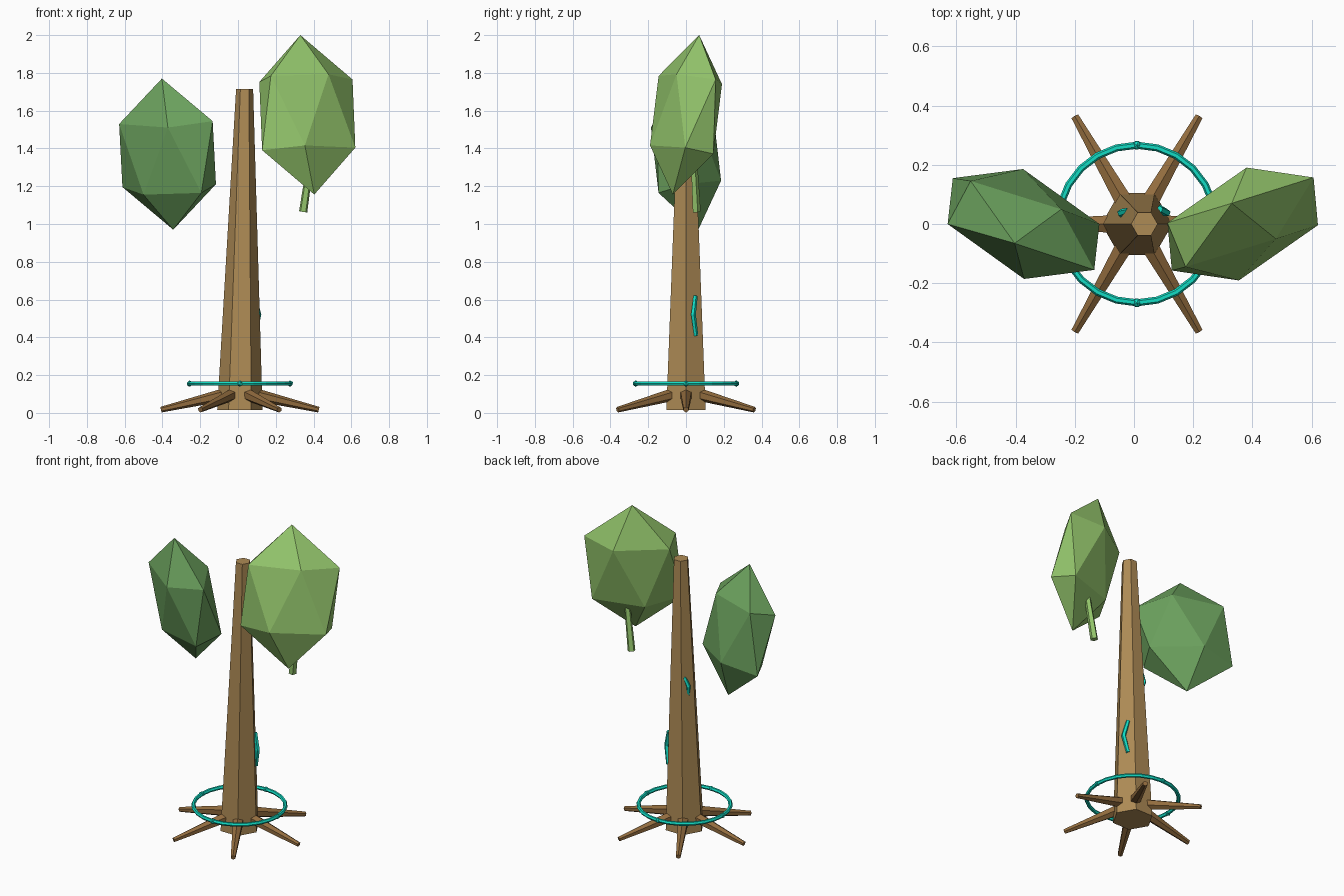
import bpy, bmesh, math
from mathutils import Vector, Matrix

if "Cube" in bpy.data.objects:
    bpy.data.objects.remove(bpy.data.objects["Cube"])


def srgb(v):
    v /= 255
    return v / 12.92 if v <= 0.04045 else ((v + 0.055) / 1.055) ** 2.4


def material(name, rgb):
    m = bpy.data.materials.new(name)
    m.diffuse_color = (*[srgb(v) for v in rgb], 1)
    m.use_nodes = True
    m.node_tree.nodes["Principled BSDF"].inputs["Base Color"].default_value = m.diffuse_color
    return m


BARK = material("bark brown", (174, 139, 85))
ROOT = material("root brown", (146, 108, 62))
DARK_LEAF = material("dark leaf green", (108, 162, 94))
LIGHT_LEAF = material("light leaf green", (148, 198, 108))
TEAL = material("glowing teal", (18, 220, 196))


def finish(name, bm, mat):
    bmesh.ops.recalc_face_normals(bm, faces=bm.faces)
    mesh = bpy.data.meshes.new(name)
    bm.to_mesh(mesh)
    bm.free()
    mesh.materials.append(mat)
    obj = bpy.data.objects.new(name, mesh)
    bpy.context.collection.objects.link(obj)
    return obj


def tube(name, points, radii, sides, mat, ref, flat=False):
    """Loft polygon rings along points; ref is the direction of corner 0.
    flat keeps every ring horizontal."""
    pts = [Vector(p) for p in points]
    bm = bmesh.new()
    rings = []
    for i, (p, r) in enumerate(zip(pts, radii)):
        d = pts[min(i + 1, len(pts) - 1)] - pts[max(i - 1, 0)]
        d = Vector((0, 0, 1)) if flat else d.normalized()
        u = Vector(ref)
        u = (u - d * u.dot(d)).normalized()
        v = d.cross(u)
        angles = [2 * math.pi * k / sides for k in range(sides)]
        rings.append([bm.verts.new(p + r * (u * math.cos(a) + v * math.sin(a)))
                      for a in angles])
    for lo, hi in zip(rings, rings[1:]):
        for k in range(sides):
            n = (k + 1) % sides
            bm.faces.new((lo[k], lo[n], hi[n], hi[k]))
    bm.faces.new(rings[0][::-1])
    bm.faces.new(rings[-1])
    return finish(name, bm, mat)


def crown(name, centre, a, b, c, mat):
    """Faceted ball stretched along three axes."""
    bm = bmesh.new()
    bmesh.ops.create_icosphere(bm, subdivisions=1, radius=1)
    m = Matrix((a, b, c)).transposed().to_4x4()
    bm.transform(Matrix.Translation(centre) @ m)
    return finish(name, bm, mat)


# Tapering, slightly leaning six-sided trunk
tube("trunk", [(0.01, 0, 0.015), (0.035, 0, 1.715)], [0.12, 0.045], 6, BARK,
     (1, 0, 0), flat=True)

# Six roots spreading to the ground
for i in range(6):
    t = math.radians(60 * i)
    x, y = math.cos(t), math.sin(t)
    tube(f"root_{i + 1}",
         [(0.01 + 0.06 * x, 0.06 * y, 0.102), (0.01 + 0.418 * x, 0.418 * y, 0.017)],
         [0.035, 0.015], 6, ROOT, (0, 0, 1))

# Leaf crowns
crown("left_crown", (-0.373, 0, 1.37), (0.017, -0.175, -0.043),
      (0.291, -0.091, 0.009), (-0.03, -0.065, 0.40), DARK_LEAF)
crown("right_crown", (0.367, 0, 1.578), (0.033, 0.178, -0.03),
      (-0.29, -0.09, -0.008), (-0.037, 0.07, 0.422), LIGHT_LEAF)

# Twig hanging below the right crown
tube("twig", [(0.345, 0.055, 1.065), (0.388, 0.04, 1.36)], [0.023, 0.018], 5,
     LIGHT_LEAF, (0, 1, 0))

# Ring floating around the trunk base
SEG, SIDES, MAJOR, MINOR = 24, 6, 0.266, 0.012
bm = bmesh.new()
grid = []
for i in range(SEG):
    t = 2 * math.pi * i / SEG
    row = []
    for k in range(SIDES):
        s = 2 * math.pi * k / SIDES
        r = MAJOR + MINOR * math.cos(s)
        row.append(bm.verts.new((0.01 + r * math.cos(t), r * math.sin(t),
                                 0.155 + MINOR * math.sin(s))))
    grid.append(row)
for i in range(SEG):
    for k in range(SIDES):
        j, n = (i + 1) % SEG, (k + 1) % SIDES
        bm.faces.new((grid[i][k], grid[j][k], grid[j][n], grid[i][n]))
finish("ring", bm, TEAL)

# Four beads on the ring
for i in range(4):
    t = math.pi / 2 * i
    bm = bmesh.new()
    bmesh.ops.create_icosphere(bm, subdivisions=1, radius=0.017)
    bm.transform(Matrix.Translation((0.01 + MAJOR * math.cos(t),
                                     MAJOR * math.sin(t), 0.155)))
    finish(f"bead_{i + 1}", bm, TEAL)

# Bent glowing marks on the bark
tube("lower_mark", [(0.088, 0.053, 0.41), (0.11, 0.038, 0.52), (0.086, 0.05, 0.62)],
     [0.012, 0.014, 0.012], 5, TEAL, (0, 1, 0))
tube("upper_mark", [(-0.03, 0.022, 0.86), (-0.044, 0.038, 0.935), (-0.02, 0.045, 0.99)],
     [0.01, 0.013, 0.01], 5, TEAL, (0, 1, 0))
